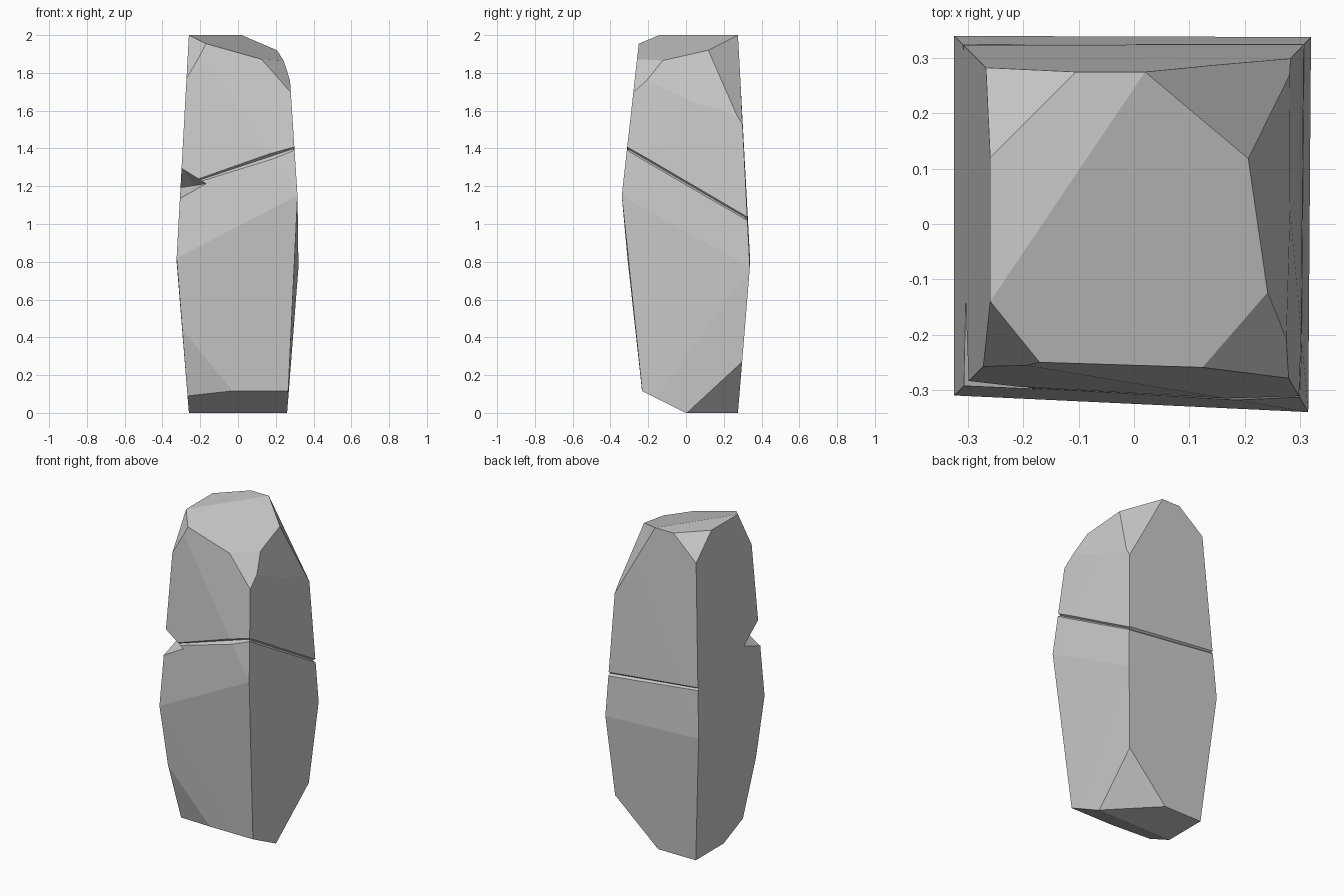
import bpy, bmesh
from mathutils import Vector

if "Cube" in bpy.data.objects:
    bpy.data.objects.remove(bpy.data.objects["Cube"])


def hull(name, points):
    """Convex block wrapped around a few points."""
    bm = bmesh.new()
    for p in points:
        bm.verts.new(p)
    res = bmesh.ops.convex_hull(bm, input=bm.verts[:])
    loose = [v for v in bm.verts if not v.link_faces]
    bmesh.ops.delete(bm, geom=loose, context='VERTS')
    bmesh.ops.recalc_face_normals(bm, faces=bm.faces[:])
    me = bpy.data.meshes.new(name)
    bm.to_mesh(me)
    bm.free()
    ob = bpy.data.objects.new(name, me)
    bpy.context.collection.objects.link(ob)
    return ob


def chip(bm, a, b, c):
    """Slice off everything outside the plane through three points."""
    a, b, c = Vector(a), Vector(b), Vector(c)
    n = (b - a).cross(c - a).normalized()
    if n.dot(a - Vector((0, 0, 1))) < 0:
        n = -n
    res = bmesh.ops.bisect_plane(bm, geom=bm.verts[:] + bm.edges[:] + bm.faces[:],
                                 dist=1e-5, plane_co=a, plane_no=n, clear_outer=True)
    edges = [e for e in bm.edges if e.is_boundary]
    if edges:
        bmesh.ops.holes_fill(bm, edges=edges, sides=0)


# bulging four-sided pillar
top = [(x, y, 2) for x in (-.26, .26) for y in (-.245, .275)]
base = [(x, y, 0) for x in (-.26, .26) for y in (-.22, .275)]
waist = [(-.325, -.31, .82), (.315, -.34, 1.15), (.32, .338, .77), (-.325, .34, .8)]
stone = hull("stone_pillar", top + base + waist)

# chipped corners and sloping ends
bm = bmesh.new()
bm.from_mesh(stone.data)
for plane in (
    [(-.26, -.14, 2), (.02, .275, 2), (.18, -.19, 1.87)],             # sloping top
    [(.2, .105, 1.95), (.24, -.12, 1.87), (.29, .3, 1.53)],           # upper right side
    [(.02, .275, 2), (.2, .105, 1.95), (.283, .298, 1.53)],           # back right top
    [(.13, -.255, 1.87), (.24, -.12, 1.87), (.278, -.277, 1.7)],      # front right top
    [(-.26, .12, 2), (-.105, .275, 2), (-.267, .282, 1.86)],          # back left top
    [(-.26, -.14, 2), (-.165, -.247, 1.97), (-.273, -.257, 1.77)],    # front left top
    [(.26, 0, 0), (-.26, 0, 0), (.2, -.23, .115)],                    # sloping underside
    [(.265, 0, 0), (0, .275, 0), (.281, .297, .27)],                  # back right foot
    [(-.294, -.268, .44), (0, -.245, .14), (-.265, -.18, .09)],       # front left foot
):
    chip(bm, *plane)
bmesh.ops.recalc_face_normals(bm, faces=bm.faces[:])
bm.to_mesh(stone.data)
bm.free()


def carve(name, points):
    cutter = hull(name, points)
    cutter.hide_render = True
    mod = stone.modifiers.new(name, 'BOOLEAN')
    mod.operation = 'DIFFERENCE'
    mod.solver = 'EXACT'
    mod.object = cutter
    return cutter


# thin crack running round three sides, ending in a notch at the front left edge
fl, fr = Vector((-.303, -.292, 1.2)), Vector((.299, -.312, 1.4))
br, bl = Vector((.307, .322, 1.03)), Vector((-.309, .324, 1.1))
up = Vector((0, 0, 1))
cutters = []
for label, p, q in (("front", fl, fr), ("right", fr, br), ("back", br, bl)):
    along = (q - p).normalized()
    out = along.cross(up).normalized()
    pts = []
    for end in (p - along * .03, q + along * .03):
        pts += [end - out * .01, end + out * .03 + up * .035, end + out * .03 - up * .035]
    cutters.append(carve(label + "_crack_cutter", pts))

cutters.append(carve("notch_cutter", [
    (-.225, -.22, 1.205), (-.16, -.31, 1.215), (-.32, -.12, 1.19),
    (-.30, -.29, 1.3), (-.305, -.295, 1.135),
    (-.4, -.4, 1.33), (-.4, -.4, 1.11)]))

# bake the carving and remove the cutters
dg = bpy.context.evaluated_depsgraph_get()
carved = bpy.data.meshes.new_from_object(stone.evaluated_get(dg))
stone.modifiers.clear()
stone.data = carved
for c in cutters:
    bpy.data.objects.remove(c)
